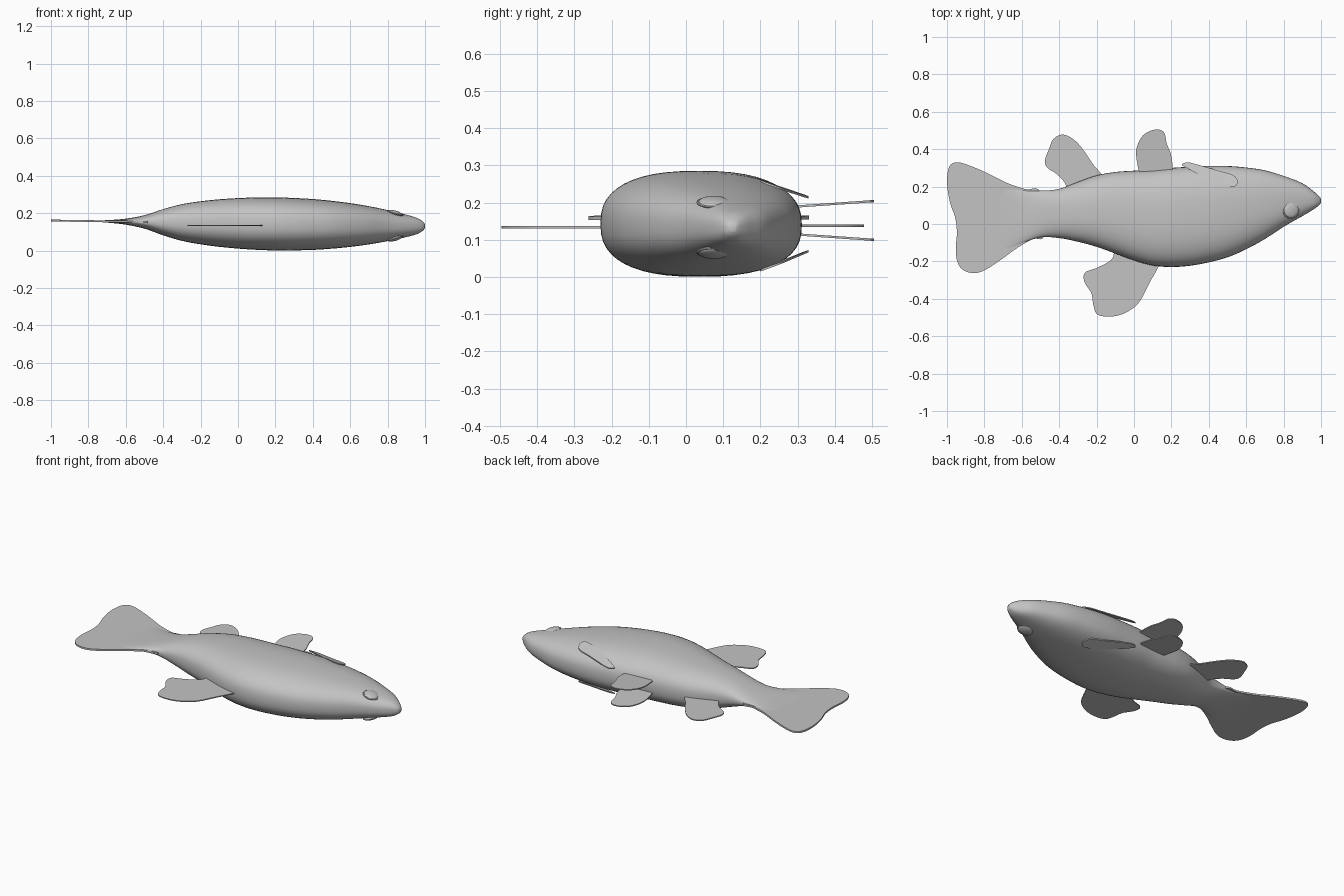
import bpy
import bmesh
from math import sin, cos, pi, copysign
from mathutils import Vector

default_cube = bpy.data.objects.get("Cube")
if default_cube:
    bpy.data.objects.remove(default_cube, do_unlink=True)

material = bpy.data.materials.new("plain_grey")
material.use_nodes = True
grey = (0.55, 0.55, 0.55, 1)
material.diffuse_color = grey
material.node_tree.nodes["Principled BSDF"].inputs["Base Color"].default_value = grey

parts = []


def finish(name, bm):
    """Turn a bmesh into a named, coloured object."""
    bmesh.ops.recalc_face_normals(bm, faces=bm.faces[:])
    mesh = bpy.data.meshes.new(name)
    bm.to_mesh(mesh)
    bm.free()
    mesh.materials.append(material)
    obj = bpy.data.objects.new(name, mesh)
    bpy.context.collection.objects.link(obj)
    parts.append(obj)
    return obj


def spline(points, closed, steps=5):
    """Catmull-Rom curve through points of any dimension."""
    pts = [Vector(p) for p in points]
    n = len(pts)
    pick = (lambda i: pts[i % n]) if closed else (lambda i: pts[max(0, min(n - 1, i))])
    out = []
    for i in range(n if closed else n - 1):
        a, b, c, d = (pick(i + k) for k in (-1, 0, 1, 2))
        for s in range(steps):
            t = s / steps
            out.append(b + (c - a) * (t / 2)
                       + (a * 2 - b * 5 + c * 4 - d) * (t * t / 2)
                       + (b * 3 - a - c * 3 + d) * (t ** 3 / 2))
    if not closed:
        out.append(pts[-1])
    return out


def mid_z(x):
    """Height of the lengthwise centre plane."""
    return 0.146 - 0.015 * x


def fin(name, outline, height, half_thickness):
    """Thin plate with a smooth outline; height(x, y) places its middle."""
    bm = bmesh.new()
    curve = spline(outline, True)
    upper, lower = (
        [bm.verts.new((p.x, p.y, height(p.x, p.y) + side * half_thickness)) for p in curve]
        for side in (1, -1))
    caps = [bm.faces.new(upper), bm.faces.new(lower[::-1])]
    for i in range(len(curve)):
        bm.faces.new((upper[i - 1], lower[i - 1], lower[i], upper[i]))
    bmesh.ops.triangulate(bm, faces=caps)
    return finish(name, bm)


def ellipsoid(name, centre, radii, tilt_y=0, tilt_z=0):
    bm = bmesh.new()
    bmesh.ops.create_uvsphere(bm, u_segments=28, v_segments=14, radius=1)
    obj = finish(name, bm)
    obj.location = centre
    obj.scale = radii
    obj.rotation_euler = (0, tilt_y, tilt_z)
    return obj


# Body: lofted rounded sections (x, back y, belly y, half width)
stations = [
    (-.76, -.2, .24, .003), (-.68, -.155, .205, .008), (-.6, -.105, .182, .016),
    (-.5, -.072, .178, .036), (-.4, -.075, .188, .07), (-.3, -.095, .225, .098),
    (-.2, -.122, .26, .115), (-.1, -.158, .278, .127), (0, -.195, .285, .135),
    (.1, -.222, .29, .14), (.2, -.23, .3, .142), (.3, -.223, .306, .14),
    (.4, -.205, .311, .136), (.5, -.178, .31, .128), (.6, -.135, .302, .117),
    (.7, -.08, .287, .102), (.8, -.015, .257, .083), (.9, .042, .218, .06),
    (.96, .078, .175, .042), (.99, .1, .148, .023), (1, .115, .135, .009)]
bm = bmesh.new()
segments = 48
rings = []
for p in spline(stations, False, 4):
    x, back, belly, width = p
    centre, half = (back + belly) / 2, (belly - back) / 2
    ring = []
    for k in range(segments):
        a = 2 * pi * k / segments
        c, s = cos(a), sin(a)
        ring.append(bm.verts.new((
            x,
            centre + half * copysign(abs(c) ** 0.8, c),
            mid_z(x) + width * copysign(abs(s) ** 0.8, s))))
    rings.append(ring)
for first, second in zip(rings, rings[1:]):
    for k in range(segments):
        bm.faces.new((first[k - 1], first[k], second[k], second[k - 1]))
bm.faces.new(rings[0])
bm.faces.new(rings[-1])
finish("body", bm)

# Tail fin
fin("tail_fin", [
    (-.5, .17), (-.58, .186), (-.68, .22), (-.77, .265), (-.86, .305), (-.94, .33),
    (-.985, .31), (-1, .23), (-.985, .12), (-.955, .03), (-.947, -.05), (-.953, -.13),
    (-.945, -.2), (-.915, -.245), (-.86, -.262), (-.8, -.248), (-.71, -.19),
    (-.62, -.125), (-.54, -.08), (-.48, -.06)],
    lambda x, y: mid_z(x), 0.005)

# Fin on the back edge
fin("dorsal_fin", [
    (.135, -.21), (.08, -.32), (.03, -.415), (-.02, -.46), (-.08, -.488), (-.15, -.495),
    (-.2, -.48), (-.218, -.43), (-.228, -.37), (-.265, -.31), (-.262, -.26),
    (-.2, -.235), (-.12, -.19), (-.08, -.12), (.1, -.15)],
    lambda x, y: 0.134, 0.003)

# Single fin on the belly edge near the tail
fin("anal_fin", [
    (-.17, .25), (-.22, .32), (-.27, .395), (-.32, .45), (-.38, .478), (-.43, .455),
    (-.455, .4), (-.476, .34), (-.465, .302), (-.41, .265), (-.37, .22), (-.34, .17),
    (-.22, .18)],
    lambda x, y: 0.138, 0.003)

# Paired fins, eyes and rims on both flanks
pelvic = [(.04, .25), (.012, .36), (.02, .425), (.055, .48), (.115, .505), (.16, .49),
          (.175, .43), (.198, .37), (.205, .3), (.19, .24), (.11, .22)]
pectoral = [(.255, .318), (.29, .329), (.36, .312), (.45, .285), (.53, .262), (.555, .225),
            (.53, .2), (.45, .22), (.36, .258), (.285, .298)]
for label, side in (("upper", 1), ("lower", -1)):
    fin(label + "_pelvic_fin", pelvic,
        lambda x, y: 0.152 + side * (0.037 + 0.07 * (y - 0.29)), 0.003)
    fin(label + "_pectoral_fin", pectoral,
        lambda x, y: mid_z(x) + side * (0.12 - 0.37 * (y - 0.2)), 0.003)
    eye_spot = (0.84, 0.075, mid_z(0.84) + side * 0.067)
    ellipsoid(label + "_eye", eye_spot, (0.042, 0.042, 0.014), side * 0.28)
    bpy.ops.mesh.primitive_torus_add(
        major_segments=36, minor_segments=8, major_radius=0.043, minor_radius=0.004,
        location=eye_spot, rotation=(0, side * 0.28, 0))
    rim = bpy.context.object
    rim.name = label + "_eye_rim"
    rim.data.materials.append(material)
    parts.append(rim)

# Lower lip under the snout
ellipsoid("lower_lip", (0.955, 0.152, mid_z(0.955)), (0.036, 0.019, 0.032), 0, -0.8)

# Smooth shading with crisp plate edges
bpy.ops.object.select_all(action="DESELECT")
for part in parts:
    part.select_set(True)
bpy.context.view_layer.objects.active = parts[0]
bpy.ops.object.shade_smooth_by_angle(angle=0.7)
